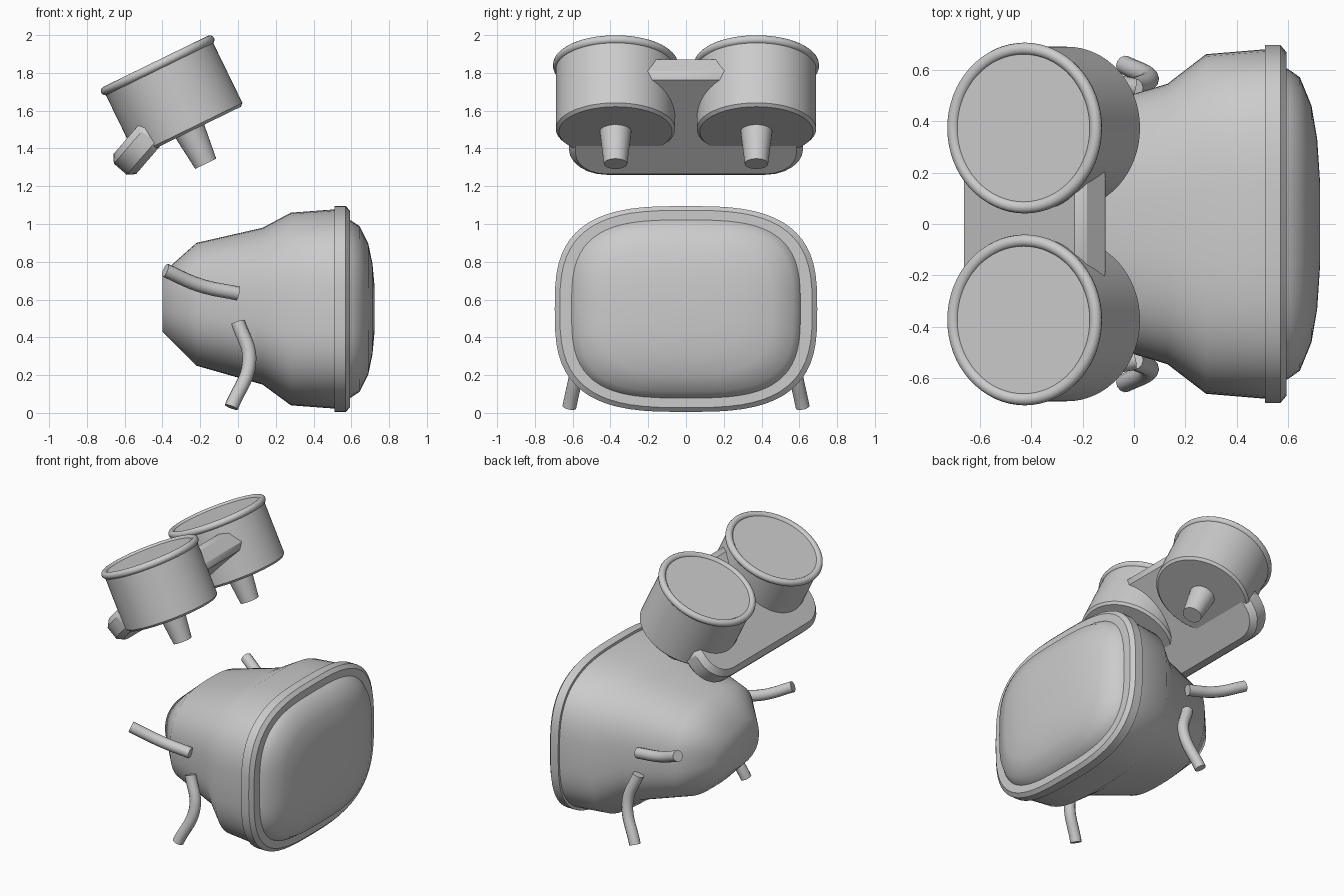
import bpy, bmesh
from math import sin, cos, pi, radians, copysign
from mathutils import Matrix, Vector

cube = bpy.data.objects.get("Cube")
if cube:
    bpy.data.objects.remove(cube)

grey = bpy.data.materials.new("light_grey")
grey.use_nodes = True
COLOUR = (0.6, 0.6, 0.6, 1)
grey.diffuse_color = COLOUR
grey.node_tree.nodes["Principled BSDF"].inputs["Base Color"].default_value = COLOUR


def finish(obj, angle=35):
    """Give an object its colour and smooth shading with sharp edges kept."""
    obj.data.materials.clear()
    obj.data.materials.append(grey)
    bpy.ops.object.select_all(action="DESELECT")
    obj.select_set(True)
    bpy.context.view_layer.objects.active = obj
    bpy.ops.object.shade_smooth_by_angle(angle=radians(angle))


def make_object(name, bm, matrix=Matrix()):
    bmesh.ops.recalc_face_normals(bm, faces=bm.faces)
    mesh = bpy.data.meshes.new(name)
    bm.to_mesh(mesh)
    bm.free()
    obj = bpy.data.objects.new(name, mesh)
    obj.matrix_world = matrix
    bpy.context.collection.objects.link(obj)
    return obj


def loft(name, sections, matrix=Matrix(), segments=64, angle=35):
    """Skin superellipse sections (x, half_y, half_z, centre_z, power) along x."""
    bm = bmesh.new()
    rings = []
    for x, half_y, half_z, centre, power in sections:
        ring = []
        for i in range(segments):
            t = 2 * pi * i / segments
            c, s = cos(t), sin(t)
            y = half_y * copysign(abs(c) ** (2 / power), c)
            z = half_z * copysign(abs(s) ** (2 / power), s)
            ring.append(bm.verts.new((x, y, centre + z)))
        rings.append(ring)
    for a, b in zip(rings, rings[1:]):
        for i in range(segments):
            j = (i + 1) % segments
            bm.faces.new((a[i], a[j], b[j], b[i]))
    bm.faces.new(rings[0])
    bm.faces.new(rings[-1])
    obj = make_object(name, bm, matrix)
    finish(obj, angle)
    return obj


def tube(name, points, radius):
    """Bent round limb through a few points."""
    curve = bpy.data.curves.new(name, "CURVE")
    curve.dimensions = "3D"
    curve.bevel_depth = radius
    curve.bevel_resolution = 4
    curve.use_fill_caps = True
    spline = curve.splines.new("BEZIER")
    spline.bezier_points.add(len(points) - 1)
    for point, co in zip(spline.bezier_points, points):
        point.co = co
        point.handle_left_type = point.handle_right_type = "AUTO"
    obj = bpy.data.objects.new(name, curve)
    bpy.context.collection.objects.link(obj)
    bpy.ops.object.select_all(action="DESELECT")
    obj.select_set(True)
    bpy.context.view_layer.objects.active = obj
    bpy.ops.object.convert(target="MESH")
    finish(bpy.context.object)


# Body shell, narrow at the back and flared towards the rim
loft("body", [
    (-0.40, 0.24, 0.155, 0.585, 2.5),
    (-0.22, 0.44, 0.325, 0.575, 2.6),
    (0.13, 0.545, 0.415, 0.565, 2.8),
    (0.28, 0.66, 0.51, 0.55, 3),
    (0.52, 0.68, 0.528, 0.55, 3),
], angle=50)

# Rim with a chamfered front edge
loft("rim", [
    (0.51, 0.695, 0.545, 0.55, 3),
    (0.57, 0.695, 0.545, 0.55, 3),
    (0.592, 0.668, 0.522, 0.55, 3),
], angle=25)

# Bulging front panel
loft("front_panel", [
    (0.585, 0.61, 0.475, 0.55, 3.2),
    (0.60, 0.602, 0.467, 0.55, 3.2),
    (0.645, 0.57, 0.437, 0.55, 3.2),
    (0.69, 0.46, 0.345, 0.55, 3),
    (0.712, 0.33, 0.24, 0.55, 2.6),
    (0.722, 0.18, 0.13, 0.55, 2.3),
], angle=50)

# Tilted cups with a rounded lip and a tapered peg below
TILT = radians(-26)
for side, sign in (("left", 1), ("right", -1)):
    top = Matrix.Translation((-0.425, sign * 0.373, 1.84)) @ Matrix.Rotation(TILT, 4, "Y")
    axis = top @ Matrix.Rotation(radians(-90), 4, "Y")
    loft(side + "_cup", [
        (-0.39, 0.30, 0.30, 0, 2),
        (-0.375, 0.316, 0.316, 0, 2),
        (0.01, 0.316, 0.316, 0, 2),
    ], axis)
    loft(side + "_peg", [
        (-0.58, 0.062, 0.062, 0, 2),
        (-0.38, 0.085, 0.085, 0, 2),
    ], axis, 32)
    bpy.ops.mesh.primitive_torus_add(major_radius=0.308, minor_radius=0.024,
                                     major_segments=64, minor_segments=12)
    lip = bpy.context.object
    lip.name = side + "_cup_lip"
    lip.matrix_world = top
    finish(lip, 60)

# Sloping bracket plate that joins the cups, with rounded lower corners
half = [(0, 0.42)]
for i in range(1, 7):
    t = pi / 2 * i / 6
    half.append((0.18 * (1 - cos(t)), 0.42 + 0.2 * sin(t)))
half += [(0.26, 0.62), (0.727, 0.28)]
outline = half + [(v, -y) for v, y in reversed(half)]
bm = bmesh.new()
base = bm.faces.new([bm.verts.new((v, y, -0.08)) for v, y in outline])
extruded = bmesh.ops.extrude_face_region(bm, geom=[base])["geom"]
bmesh.ops.translate(bm, vec=(0, 0, 0.16),
                    verts=[g for g in extruded if isinstance(g, bmesh.types.BMVert)])
slope = Matrix.Translation((-0.623, 0, 1.29)) @ Matrix.Rotation(radians(-49.2), 4, "Y")
bracket = make_object("bracket", bm, slope)
bevel = bracket.modifiers.new("chamfer", "BEVEL")
bevel.width = 0.035
bevel.segments = 1
bevel.limit_method = "ANGLE"
finish(bracket, 30)

# Curved arms reaching back and legs bending down
for side, sign in (("left", 1), ("right", -1)):
    tube(side + "_arm", [(0, sign * 0.53, 0.632), (-0.2, sign * 0.57, 0.675),
                         (-0.385, sign * 0.64, 0.755)], 0.037)
    tube(side + "_leg", [(0, sign * 0.53, 0.48), (0.06, sign * 0.565, 0.28),
                         (-0.035, sign * 0.618, 0.03)], 0.037)
